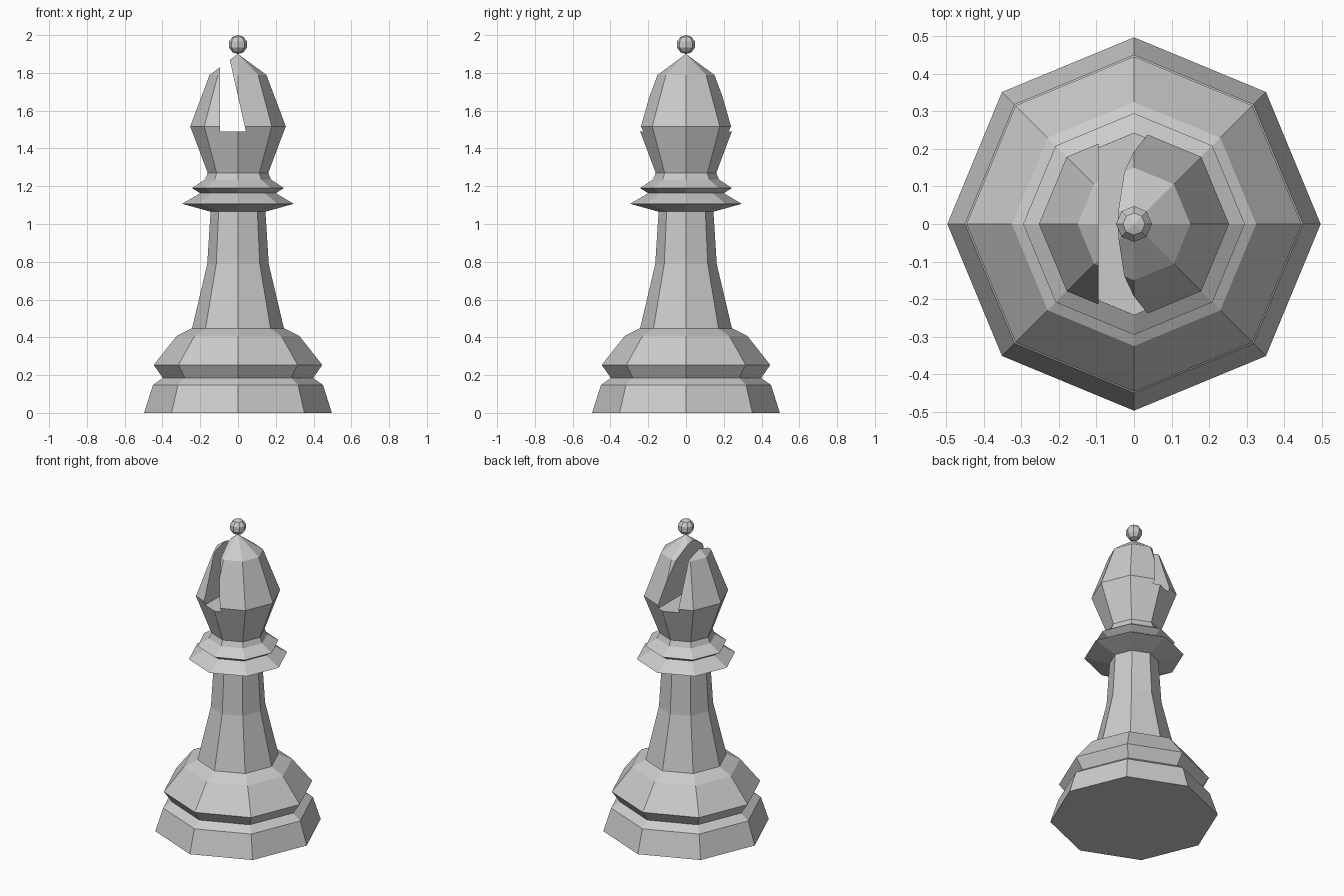
import bpy, bmesh
from math import cos, sin, tau

if "Cube" in bpy.data.objects:
    bpy.data.objects.remove(bpy.data.objects["Cube"])

SIDES = 8


def make_object(name, bm):
    bmesh.ops.recalc_face_normals(bm, faces=bm.faces)
    mesh = bpy.data.meshes.new(name)
    bm.to_mesh(mesh)
    bm.free()
    obj = bpy.data.objects.new(name, mesh)
    bpy.context.collection.objects.link(obj)
    return obj


def turned(name, profile):
    """Closed eight-sided turning from (radius, z) points; radius 0 makes a tip."""
    bm = bmesh.new()
    rings = []
    for r, z in profile:
        n = SIDES if r else 1
        rings.append([bm.verts.new((r * cos(tau * i / SIDES), r * sin(tau * i / SIDES), z))
                      for i in range(n)])
    for a, b in zip(rings, rings[1:]):
        for i in range(SIDES):
            j = (i + 1) % SIDES
            if len(b) == 1:
                bm.faces.new((a[i], a[j], b[0]))
            else:
                bm.faces.new((a[i], a[j], b[j], b[i]))
    for ring in (rings[0], rings[-1]):
        if len(ring) > 1:
            bm.faces.new(ring)
    return make_object(name, bm)


# Stepped foot
turned("base", [(0.497, 0), (0.45, 0.148), (0.398, 0.185), (0.446, 0.254),
                (0.325, 0.407), (0.243, 0.448)])

# Tapering shaft
turned("stem", [(0.243, 0.448), (0.163, 0.787), (0.145, 1.067)])

# Flared double collar
turned("collar", [(0.145, 1.065), (0.295, 1.107), (0.2, 1.163),
                  (0.243, 1.19), (0.175, 1.235), (0.16, 1.27)])

# Pointed head
head = turned("head", [(0.16, 1.27), (0.253, 1.517), (0.15, 1.79), (0, 1.9)])

# Slanted slot through the head, front to back
bm = bmesh.new()
outline = [(-0.095, 1.49), (0.042, 1.49), (-0.064, 1.96), (-0.095, 1.96)]
slot = bm.faces.new([bm.verts.new((x, -0.5, z)) for x, z in outline])
sweep = bmesh.ops.extrude_face_region(bm, geom=[slot], use_keep_orig=True)
bmesh.ops.translate(bm, vec=(0, 1, 0),
                    verts=[v for v in sweep["geom"] if isinstance(v, bmesh.types.BMVert)])
cutter = make_object("slot_cutter", bm)
cutter.hide_render = True
cutter.display_type = 'WIRE'
cut = head.modifiers.new("slot", 'BOOLEAN')
cut.operation = 'DIFFERENCE'
cut.solver = 'EXACT'
cut.object = cutter

# Small ball on the tip
bm = bmesh.new()
bmesh.ops.create_uvsphere(bm, u_segments=SIDES, v_segments=5, radius=0.05)
bmesh.ops.translate(bm, vec=(0, 0, 1.95), verts=bm.verts)
make_object("finial", bm)
